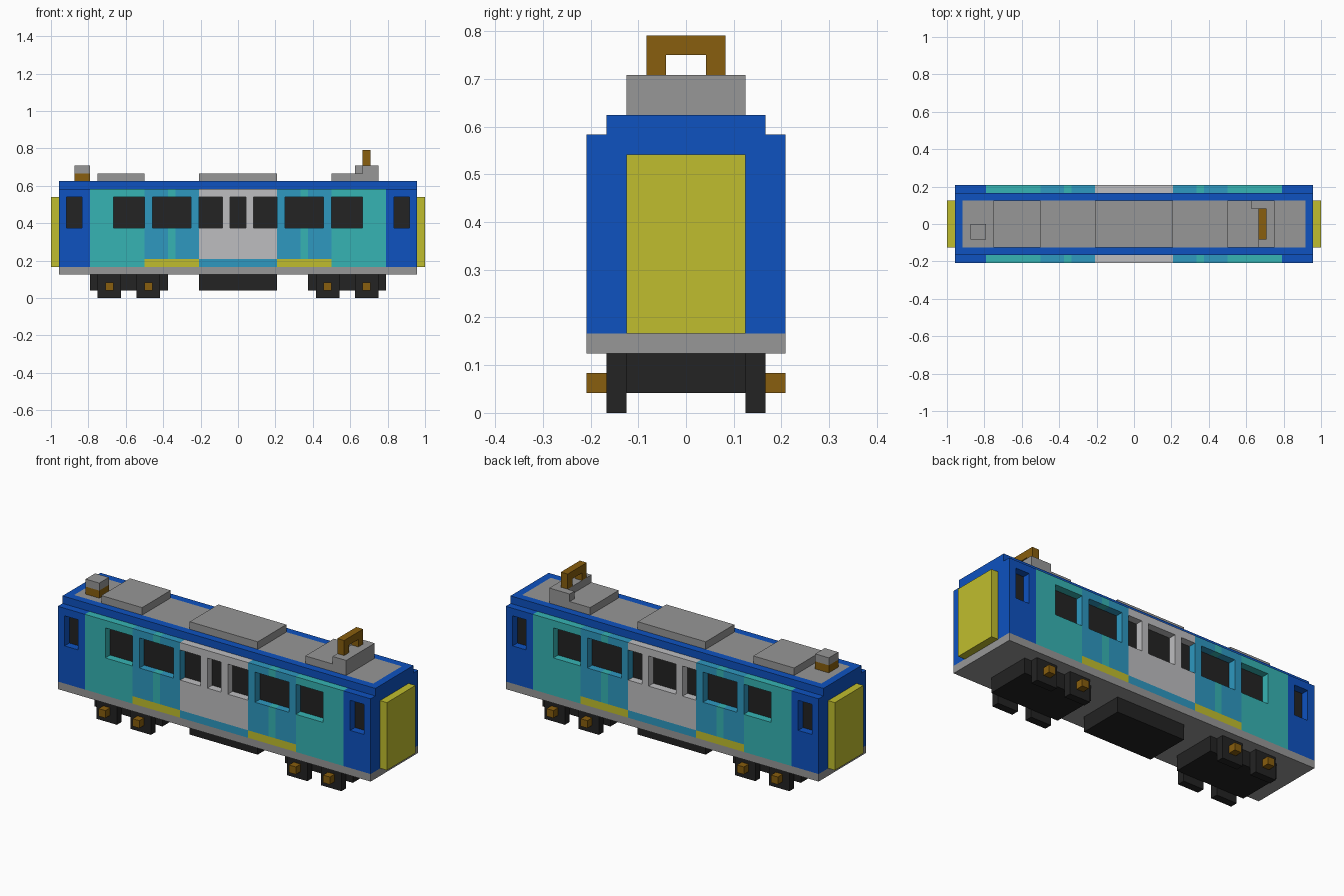
import bpy, bmesh
from mathutils import Matrix, Vector

cube = bpy.data.objects.get("Cube")
if cube:
    bpy.data.objects.remove(cube)

U = 1 / 24  # one block of the model


def material(name, rgb):
    lin = [((c / 255 + 0.055) / 1.055) ** 2.4 for c in rgb] + [1]
    m = bpy.data.materials.new(name)
    m.use_nodes = True
    m.diffuse_color = lin
    m.node_tree.nodes["Principled BSDF"].inputs["Base Color"].default_value = lin
    return m


blue = material("deep blue", (14, 82, 192))
teal = material("teal", (54, 180, 180))
sky = material("mid blue", (46, 152, 192))
white = material("pale grey", (190, 190, 192))
grey = material("grey", (151, 151, 151))
yellow = material("yellow", (192, 190, 46))
brown = material("brown", (136, 94, 14))
black = material("black", (35, 35, 35))


def boxes(name, mat, *spans):
    """One object from boxes given as (x0, x1, y0, y1, z0, z1) in blocks."""
    bm = bmesh.new()
    for x0, x1, y0, y1, z0, z1 in spans:
        size = Vector((x1 - x0, y1 - y0, z1 - z0)) * U
        mid = Vector((x0 + x1, y0 + y1, z0 + z1)) * U / 2
        bmesh.ops.create_cube(bm, size=1, matrix=Matrix.Translation(mid) @ Matrix.Diagonal(size.to_4d()))
    me = bpy.data.meshes.new(name)
    bm.to_mesh(me)
    bm.free()
    me.materials.append(mat)
    ob = bpy.data.objects.new(name, me)
    bpy.context.collection.objects.link(ob)
    return ob


def mirror_x(span):
    return (-span[1], -span[0], *span[2:])


def both_ends(name, mat, *spans):
    return boxes(name, mat, *spans, *[mirror_x(s) for s in spans])


def panel(x0, x1, z0, y, windows):
    """Boxes of a wall panel with its window openings (z 9 to 13) left out."""
    ya, yb = y
    out = [(x0, x1, ya, yb, z0, 9), (x0, x1, ya, yb, 13, 14)]
    x = x0
    for a, b in windows:
        a, b = max(a, x0), min(b, x1)
        if a < b:
            if a > x:
                out.append((x, a, ya, yb, 9, 13))
            x = b
    if x < x1:
        out.append((x, x1, ya, yb, 9, 13))
    return out


# Body: dark glazing core, floor, roof and end walls
boxes("glazing_core", black, (-22, 22, -4, 4, 4, 14))
boxes("floor_plate", grey, (-23, 23, -5, 5, 3, 4))
both_ends("end_walls", blue, (22, 23, -5, 5, 4, 14))
both_ends("end_doors", yellow, (23, 24, -3, 3, 4, 13))
boxes("roof_rim", blue, (-23, 23, -4, -3, 14, 15), (-23, 23, 3, 4, 14, 15),
      (-23, -22, -3, 3, 14, 15), (22, 23, -3, 3, 14, 15))
boxes("roof_panel", grey, (-22, 22, -3, 3, 14, 15))

# Side walls with recessed windows
side_windows = [(6, 11), (12, 16), (20, 22)]
walls = [("cab", blue, 4, [(19, 22)]),
         ("saloon", teal, 4, [(12, 19)]),
         ("door", sky, 5, [(5, 8), (9, 12)]),
         ("door_stripe", teal, 5, [(8, 9)])]
for side, y, middle in (("front", (-5, -4), [(-5, -2), (-1, 1), (2, 5)]),
                        ("back", (4, 5), [(-5, -3), (-2, 2), (3, 5)])):
    for name, mat, z0, parts in walls:
        spans = []
        for a, b in parts:
            spans += panel(a, b, z0, y, side_windows)
        both_ends(f"{side}_{name}_walls", mat, *spans)
    boxes(f"{side}_middle_wall", white, *panel(-5, 5, 5, y, middle))
    boxes(f"{side}_middle_sill", sky, (-5, 5, *y, 4, 5))
    both_ends(f"{side}_door_steps", yellow, (5, 12, *y, 4, 5))

# Roof equipment
boxes("roof_units", grey, (-18, -12, -3, 3, 15, 16), (-5, 5, -3, 3, 15, 16))
boxes("collector_base", grey, (12, 18, -3, 3, 15, 16), (16, 18, -3, 3, 16, 17),
      (15, 16, 2, 3, 16, 17))
boxes("current_collector", brown, (16, 17, -2, -1, 17, 18), (16, 17, 1, 2, 17, 18),
      (16, 17, -2, 2, 18, 19))
boxes("vent_base", brown, (-21, -19, -2, 0, 15, 16))
boxes("vent_cap", grey, (-21, -19, -2, 0, 16, 17))

# Running gear
boxes("underfloor_box", black, (-5, 5, -3, 3, 1, 3))
both_ends("bogie_frames", black, (9, 19, -3, 3, 1, 3))
wheels, hubs = [], []
for x in (10, 15):
    for s in (-1, 1):
        wheels.append((x, x + 3, *sorted((3 * s, 4 * s)), 0, 3))
        hubs.append((x + 1, x + 2, *sorted((4 * s, 5 * s)), 1, 2))
both_ends("wheels", black, *wheels)
both_ends("axle_hubs", brown, *hubs)
